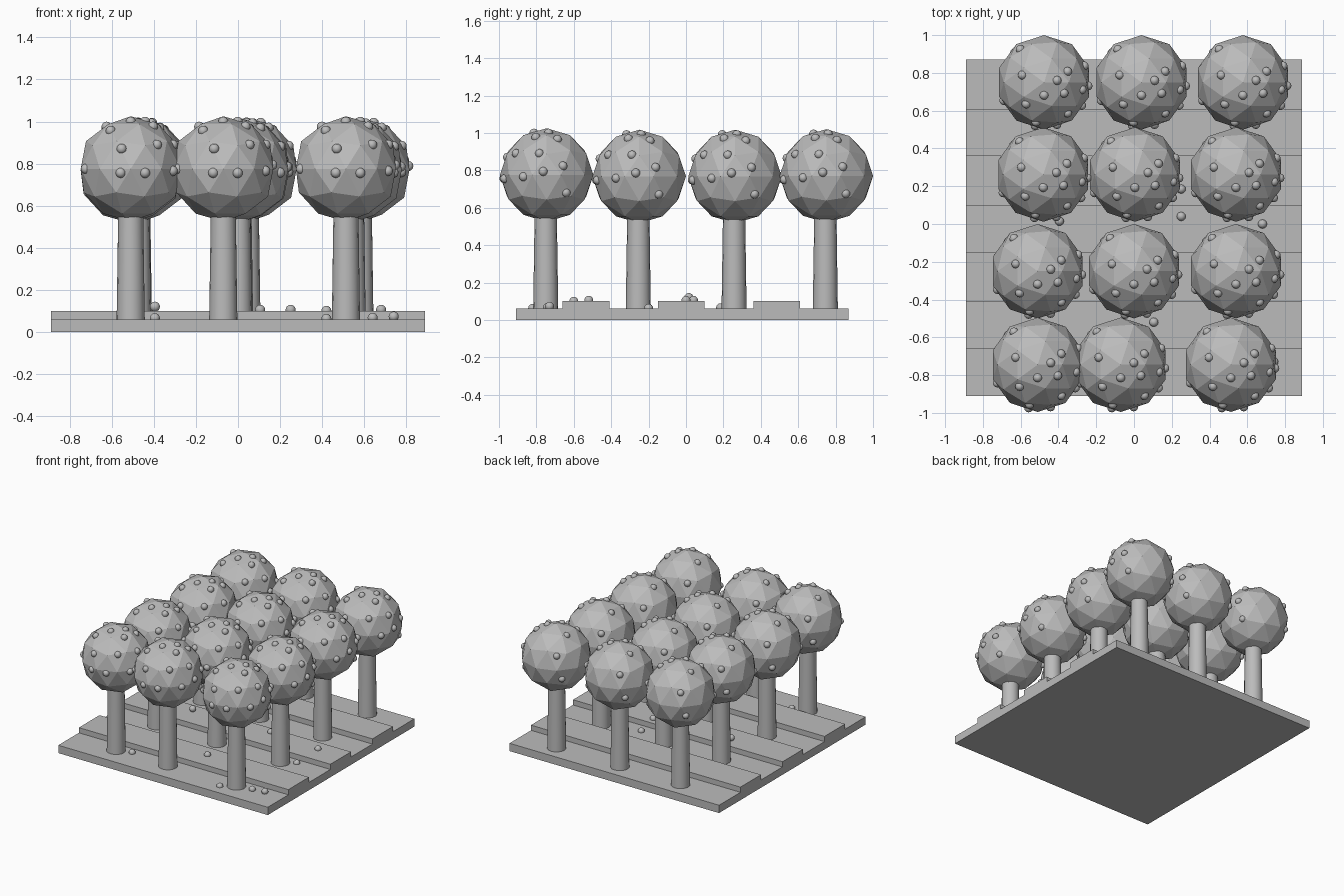
import bpy
from mathutils import Vector

cube = bpy.data.objects.get("Cube")
if cube:
    bpy.data.objects.remove(cube, do_unlink=True)

grey = bpy.data.materials.new("plain_grey")
grey.use_nodes = True
colour = (0.5, 0.5, 0.5, 1)
grey.diffuse_color = colour
grey.node_tree.nodes["Principled BSDF"].inputs["Base Color"].default_value = colour


def finish(name, smooth=False):
    ob = bpy.context.object
    ob.name = name
    ob.data.materials.append(grey)
    if smooth:
        bpy.ops.object.shade_smooth_by_angle()
    return ob


def box(name, x0, x1, y0, y1, z0, z1):
    bpy.ops.mesh.primitive_cube_add(
        size=1, location=((x0 + x1) / 2, (y0 + y1) / 2, (z0 + z1) / 2))
    bpy.context.object.scale = (x1 - x0, y1 - y0, z1 - z0)
    return finish(name)


# One shared ball mesh for every berry
berry_mesh = None


def berry(name, loc, r=0.024):
    global berry_mesh
    if berry_mesh is None:
        bpy.ops.mesh.primitive_uv_sphere_add(segments=12, ring_count=8, radius=1)
        ob = finish(name, True)
        berry_mesh = ob.data
    else:
        ob = bpy.data.objects.new(name, berry_mesh)
        bpy.context.collection.objects.link(ob)
    ob.location = loc
    ob.scale = (r, r, r)


# Ground slab with three raised planting strips
box("ground_slab", -0.89, 0.89, -0.91, 0.87, 0, 0.06)
for y in (-0.66, -0.15, 0.36):
    box("raised_strip", -0.89, 0.89, y, y + 0.25, 0.055, 0.1)

# Directions of the fruit on every crown
fruit = [Vector(v) for v in (
    (-.13, .18, .10), (-.12, .04, .21), (.13, .06, .20), (.07, .01, .23),
    (0, -.07, .23), (.11, -.06, .21), (-.10, -.12, .19), (.22, .09, .05),
    (.21, -.04, .12), (.13, -.17, .12), (-.22, -.10, 0), (-.05, -.24, -.02),
    (.07, -.23, -.02), (-.045, -.22, .10), (.21, -.13, -.01),
    (.25, -.02, .02), (.20, .11, -.10), (-.165, .165, -.08))]


def tree(x, y, z):
    bpy.ops.mesh.primitive_cone_add(
        vertices=16, radius1=0.067, radius2=0.059, depth=0.54,
        location=(x, y - 0.005, 0.325))
    finish("trunk", True)
    bpy.ops.mesh.primitive_ico_sphere_add(
        subdivisions=2, radius=0.25, location=(x, y, z))
    finish("crown")
    for d in fruit:
        berry("fruit", Vector((x, y, z)) + d.normalized() * 0.234)


# Orchard rows, front to back
rows = ((-0.745, 0.775, (-0.51, -0.07, 0.513)),
        (-0.25, 0.767, (-0.51, 0.0, 0.54)),
        (0.262, 0.767, (-0.48, 0.005, 0.54)),
        (0.75, 0.77, (-0.476, 0.04, 0.577)))
for y, z, xs in rows:
    for x in xs:
        tree(x, y, z)

# Fallen fruit on the ground
for loc in ((-.395, .015, .12), (-.395, -.72, .065), (.105, -.52, .105),
            (.25, .04, .105), (.42, -.6, .1), (.42, -.82, .062),
            (.64, -.74, .067), (.68, 0, .105), (.74, -.73, .073),
            (.64, -.2, .062), (.25, .185, .065)):
    berry("fallen_fruit", loc)
